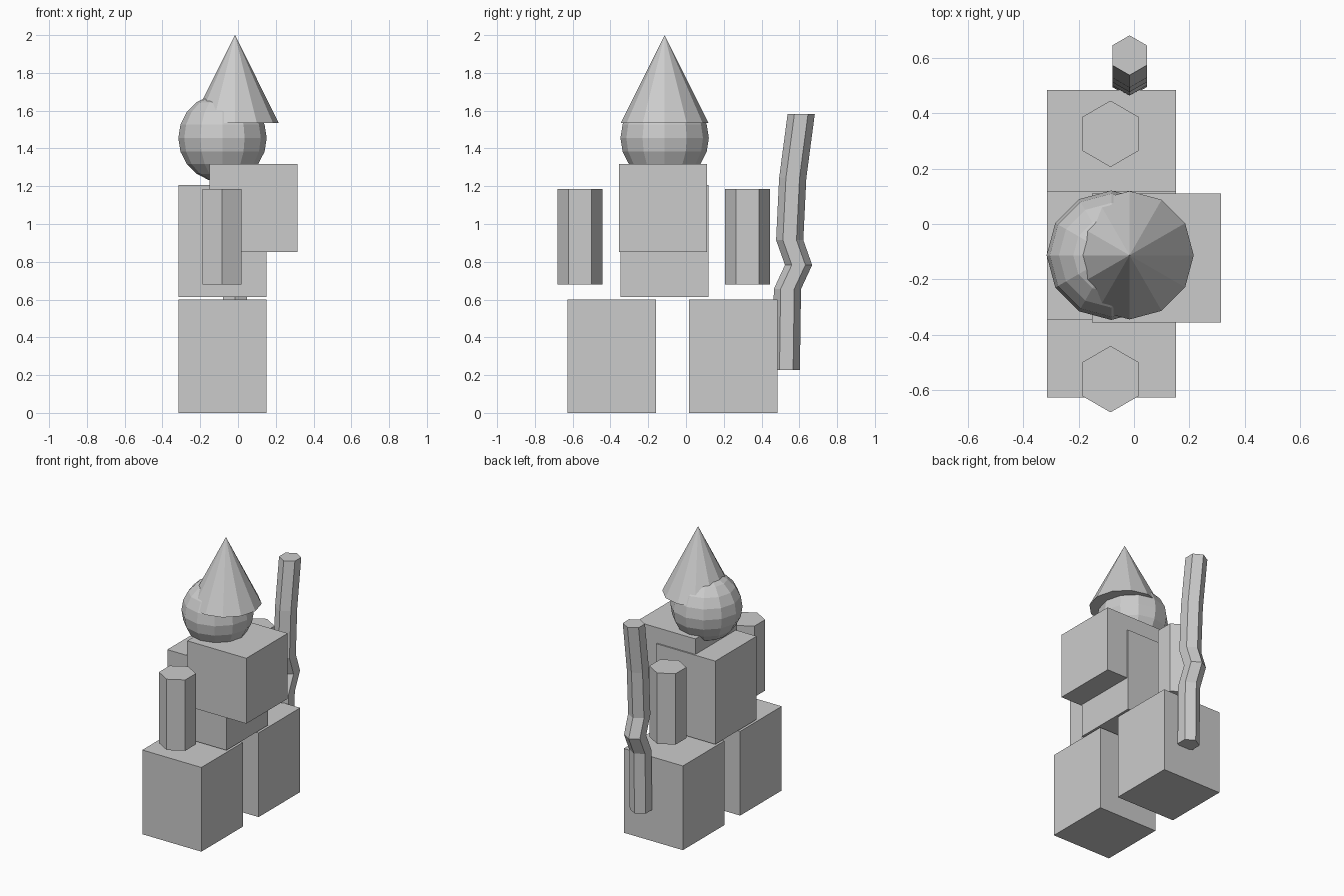
import bpy
import bmesh
from math import cos, sin, tau
from mathutils import Vector

cube = bpy.data.objects.get("Cube")
if cube:
    bpy.data.objects.remove(cube, do_unlink=True)

# One plain grey for the whole figure
grey = bpy.data.materials.new("light grey")
grey.use_nodes = True
grey.diffuse_color = (0.6, 0.6, 0.6, 1)
grey.node_tree.nodes["Principled BSDF"].inputs["Base Color"].default_value = (0.6, 0.6, 0.6, 1)


def add_object(name, bm, location=(0, 0, 0)):
    bmesh.ops.recalc_face_normals(bm, faces=bm.faces)
    mesh = bpy.data.meshes.new(name)
    bm.to_mesh(mesh)
    bm.free()
    mesh.materials.append(grey)
    obj = bpy.data.objects.new(name, mesh)
    obj.location = location
    bpy.context.collection.objects.link(obj)
    return obj


def box(name, center, size):
    bm = bmesh.new()
    bmesh.ops.create_cube(bm, size=1)
    bmesh.ops.scale(bm, vec=Vector(size), verts=bm.verts)
    return add_object(name, bm, center)


def hex_column(name, x, radius, path):
    """Six-sided column through (y, z) points, with corners facing front and back."""
    bm = bmesh.new()
    rings = []
    for y, z in path:
        rings.append([bm.verts.new((x + radius * sin(tau * i / 6),
                                    y + radius * cos(tau * i / 6), z)) for i in range(6)])
    for low, high in zip(rings, rings[1:]):
        for i in range(6):
            j = (i + 1) % 6
            bm.faces.new((low[i], low[j], high[j], high[i]))
    bm.faces.new(rings[0])
    bm.faces.new(rings[-1])
    return add_object(name, bm)


BODY_X, BODY_Y, WIDTH = -0.082, -0.113, 0.466

# Legs, torso and chest block
for side, y in (("front", -0.394), ("back", 0.251)):
    box(side + "_leg", (BODY_X, y, 0.3), (WIDTH, 0.468, 0.6))
box("torso", (BODY_X, BODY_Y, 0.911), (WIDTH, WIDTH, 0.593))
box("chest_block", (0.082, -0.123, 1.085), (WIDTH, WIDTH, WIDTH))

# Arms
for side, y in (("front", -0.561), ("back", 0.326)):
    hex_column(side + "_arm", -0.085, 0.12, [(y, 0.681), (y, 1.186)])

# Crooked staff
hex_column("staff", -0.016, 0.072, [(0.531, 0.228), (0.537, 0.656), (0.596, 0.783),
                                    (0.549, 0.915), (0.565, 1.243), (0.61, 1.583)])

# Head
bm = bmesh.new()
bmesh.ops.create_uvsphere(bm, u_segments=12, v_segments=10, radius=0.234)
add_object("head", bm, (BODY_X, BODY_Y, 1.455))

# Pointed hat
bm = bmesh.new()
bmesh.ops.create_cone(bm, cap_ends=True, segments=12, radius1=0.232, radius2=0, depth=0.465)
bmesh.ops.remove_doubles(bm, verts=bm.verts, dist=0.0001)
add_object("hat", bm, (-0.016, BODY_Y, 1.7675))
